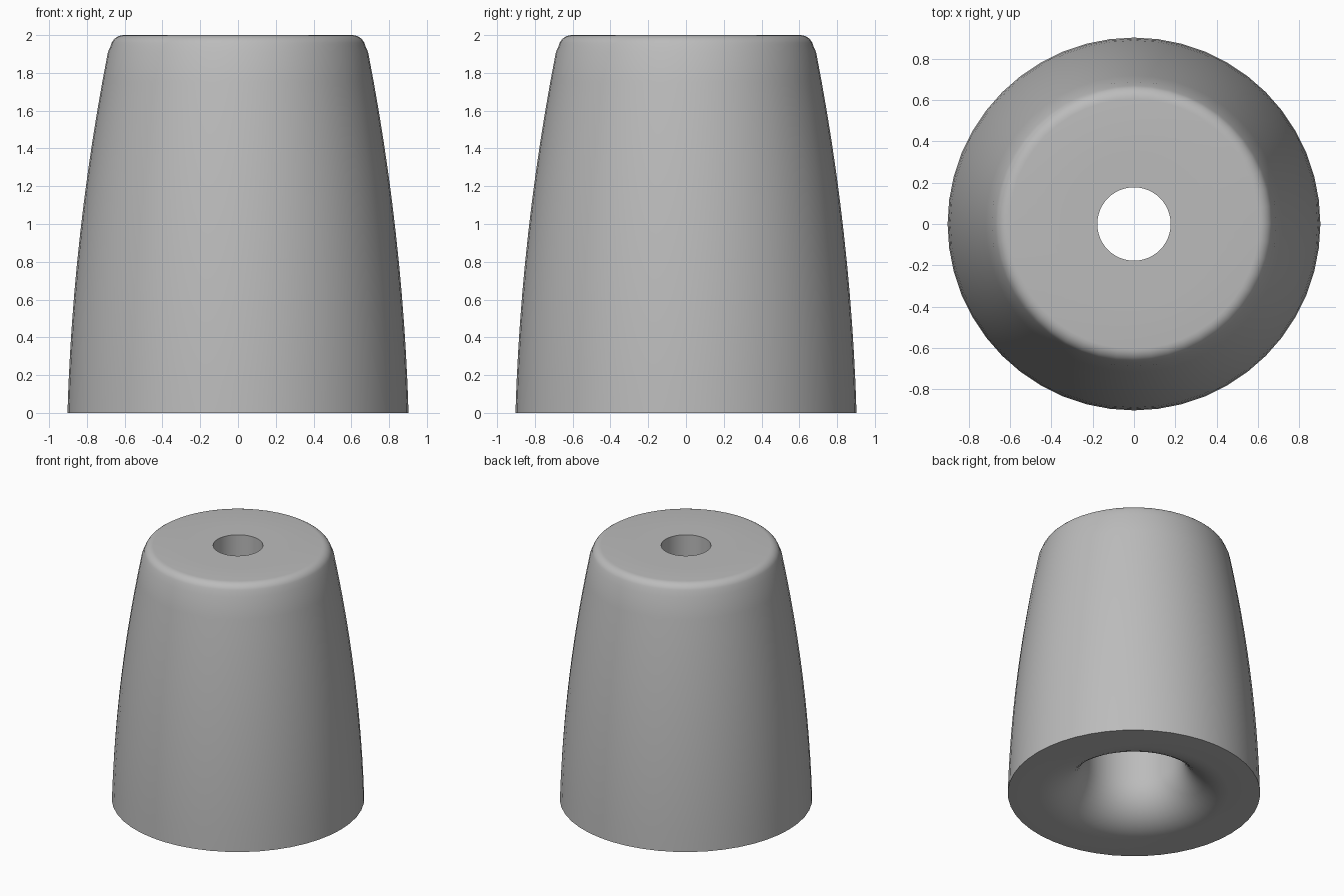
import bpy
import bmesh
from math import sin, cos, pi, radians

cube = bpy.data.objects.get("Cube")
if cube:
    bpy.data.objects.remove(cube, do_unlink=True)

SEGMENTS = 48
BORE = 0.355
HOLE = 0.178
HEIGHT = 2.0

grey = bpy.data.materials.new("plain grey")
grey.use_nodes = True
grey.diffuse_color = (0.5, 0.5, 0.5, 1)
grey.node_tree.nodes["Principled BSDF"].inputs["Base Color"].default_value = (0.5, 0.5, 0.5, 1)


def arc(r, z, radius, start, end, steps):
    """Points of a circular arc in the (radius, height) plane, in degrees."""
    angles = [radians(start + (end - start) * i / steps) for i in range(steps + 1)]
    return [(r + radius * cos(a), z + radius * sin(a)) for a in angles]


def lathe(name, profile):
    """Revolve a closed profile around the z axis."""
    bm = bmesh.new()
    rings = []
    for i in range(SEGMENTS):
        a = 2 * pi * i / SEGMENTS
        rings.append([bm.verts.new((r * cos(a), r * sin(a), z)) for r, z in profile])
    for i, ring in enumerate(rings):
        after = rings[(i + 1) % SEGMENTS]
        for j in range(len(profile)):
            k = (j + 1) % len(profile)
            bm.faces.new((ring[j], after[j], after[k], ring[k]))
    bmesh.ops.recalc_face_normals(bm, faces=bm.faces)
    mesh = bpy.data.meshes.new(name)
    bm.to_mesh(mesh)
    bm.free()
    mesh.materials.append(grey)
    obj = bpy.data.objects.new(name, mesh)
    bpy.context.collection.objects.link(obj)
    bpy.ops.object.select_all(action="DESELECT")
    obj.select_set(True)
    bpy.context.view_layer.objects.active = obj
    bpy.ops.object.shade_smooth_by_angle(angle=radians(35))
    return obj


# Body: bowed outer wall, rounded shoulder, straight bore and flared mouth
wall = []
for i in range(13):
    z = 1.91 * i / 12
    wall.append((0.903 - 0.03 * z - 0.043 * z * z, z))
shoulder = arc(0.605, HEIGHT - 0.07, 0.07, 12, 90, 6)
flare = arc(0.68, 0.325, 0.325, 180, 270, 10)
lathe("body", wall + shoulder + [(BORE, HEIGHT)] + flare)

# Collar: ring set flush in the top of the bore
lathe("collar", [(HOLE, 1.5), (BORE, 1.5), (BORE, HEIGHT), (HOLE, HEIGHT)])
